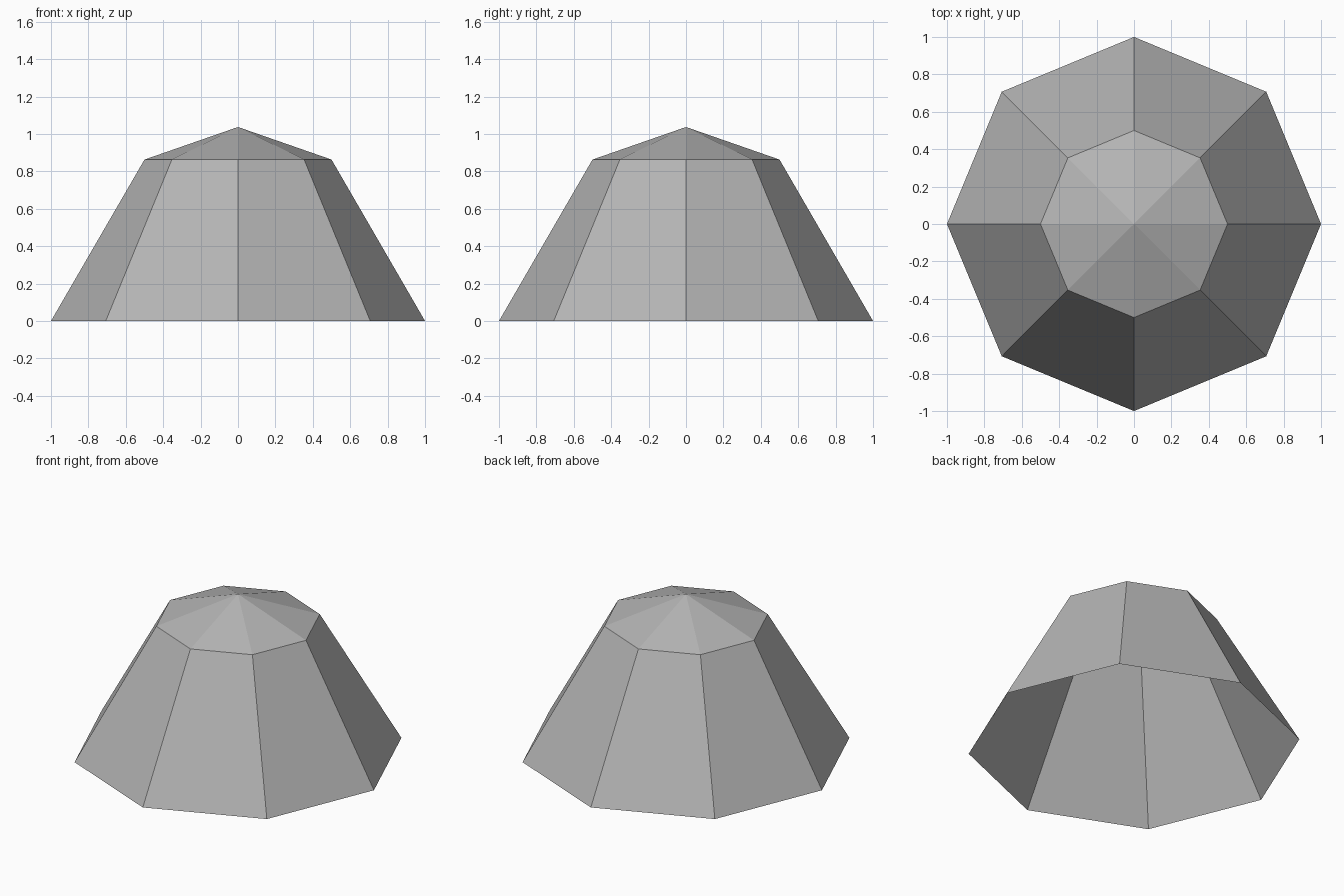
import bpy, bmesh, math

if "Cube" in bpy.data.objects:
    bpy.data.objects.remove(bpy.data.objects["Cube"])

SIDES = 8

# Plain mid grey material
grey = bpy.data.materials.new("mid grey")
grey.diffuse_color = (0.46, 0.46, 0.46, 1.0)
grey.use_nodes = True
grey.node_tree.nodes["Principled BSDF"].inputs["Base Color"].default_value = grey.diffuse_color


def ring(bm, radius, z):
    """Octagon of vertices with a corner on each axis."""
    return [bm.verts.new((radius * math.cos(2 * math.pi * i / SIDES),
                          radius * math.sin(2 * math.pi * i / SIDES), z))
            for i in range(SIDES)]


# Shell: sloping walls with an open bottom, closed by a shallow pointed cap
bm = bmesh.new()
base = ring(bm, 1.0, 0.0)
shoulder = ring(bm, 0.5, 0.863)
apex = bm.verts.new((0, 0, 1.037))
for i in range(SIDES):
    j = (i + 1) % SIDES
    bm.faces.new((base[i], base[j], shoulder[j], shoulder[i]))
    bm.faces.new((shoulder[i], shoulder[j], apex))

mesh = bpy.data.meshes.new("octagonal_shell")
bm.to_mesh(mesh)
bm.free()
mesh.materials.append(grey)
shell = bpy.data.objects.new("octagonal_shell", mesh)
bpy.context.collection.objects.link(shell)
